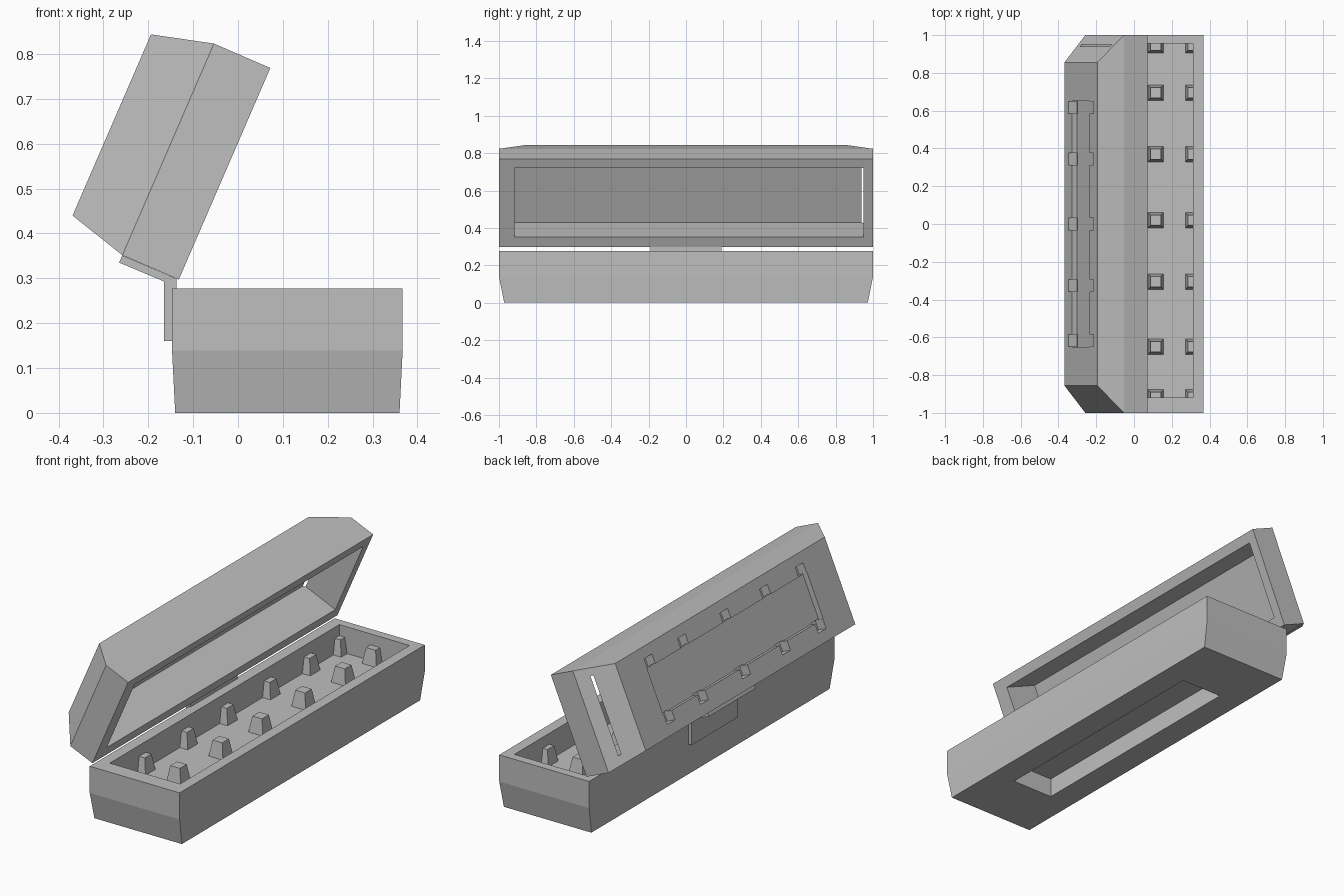
import bpy
import bmesh
import math

cube = bpy.data.objects.get("Cube")
if cube:
    bpy.data.objects.remove(cube, do_unlink=True)

grey = bpy.data.materials.new("plain_grey")
grey.use_nodes = True
grey.diffuse_color = (0.52, 0.52, 0.52, 1)
grey.node_tree.nodes["Principled BSDF"].inputs["Base Color"].default_value = (0.52, 0.52, 0.52, 1)


def make_object(name, bm):
    bmesh.ops.recalc_face_normals(bm, faces=bm.faces)
    mesh = bpy.data.meshes.new(name)
    bm.to_mesh(mesh)
    bm.free()
    mesh.materials.append(grey)
    obj = bpy.data.objects.new(name, mesh)
    bpy.context.collection.objects.link(obj)
    return obj


def add_loft(bm, levels, cx=0, cy=0):
    """Stack of rectangles (height, half x, half y) joined into a solid."""
    rings = [[bm.verts.new((cx + sx * hx, cy + sy * hy, z))
              for sx, sy in ((-1, -1), (1, -1), (1, 1), (-1, 1))]
             for z, hx, hy in levels]
    bm.faces.new(rings[0])
    bm.faces.new(rings[-1])
    for low, high in zip(rings, rings[1:]):
        for i in range(4):
            j = (i + 1) % 4
            bm.faces.new((low[i], low[j], high[j], high[i]))


def loft(name, levels, cx=0, cy=0):
    bm = bmesh.new()
    add_loft(bm, levels, cx, cy)
    return make_object(name, bm)


def cut_box(target, x0, x1, y0, y1, z0, z1):
    """Remove a box from the target."""
    hx, hy = (x1 - x0) / 2, (y1 - y0) / 2
    cutter = loft("cutter", [(z0, hx, hy), (z1, hx, hy)], (x0 + x1) / 2, (y0 + y1) / 2)
    cutter.hide_render = True
    mod = target.modifiers.new("cut", "BOOLEAN")
    mod.operation = "DIFFERENCE"
    mod.solver = "EXACT"
    mod.object = cutter
    bpy.context.view_layer.objects.active = target
    bpy.ops.object.modifier_apply(modifier=mod.name)
    bpy.data.objects.remove(cutter, do_unlink=True)


HALF, MID, TOP = 0.257, 0.139, 0.277
CENTRE = 0.11

# Lower box with a tray cavity and a slot underneath
base = loft("base_box", [(0, 0.25, 0.972), (MID, HALF, 1), (TOP, HALF, 1)], CENTRE)
cut_box(base, -0.09, 0.312, -0.918, 0.955, MID, 0.4)
cut_box(base, CENTRE - 0.118, CENTRE + 0.118, -0.65, 0.65, -0.1, 0.1)

# Tapered pegs in the tray, the outer ones half sunk in the walls
bm = bmesh.new()
for x in (-0.086, 0.115, 0.313):
    for y in (-0.918, -0.65, -0.305, 0.02, 0.37, 0.695, 0.947):
        add_loft(bm, [(MID - 0.01, 0.0425, 0.0425), (0.22, 0.0275, 0.0275)], x, y)
make_object("tray_pegs", bm)

# Lid, built lying flat with its open side down
lid = loft("lid", [(0, HALF, 1), (0.137, HALF, 1), (0.274, 0.22, 0.855)], HALF)
cut_box(lid, 0.06, 0.461, -0.917, 0.949, -0.1, 0.195)
cut_box(lid, 0.14, 0.375, -0.652, 0.652, 0.246, 0.4)
# Notches along both edges of the lid recess
for y in (-0.617, -0.325, 0, 0.345, 0.617):
    for x0, x1 in ((0.092, 0.145), (0.37, 0.424)):
        cut_box(lid, x0, x1, y - 0.032, y + 0.032, 0.226, 0.4)
# Swing the lid open
lid.location = (-0.132, 0, 0.297)
lid.rotation_euler = (0, -math.radians(66.6), 0)

# Bent hinge plate
profile = [(-0.165, 0.16), (-0.147, 0.16), (-0.147, 0.277), (-0.137, 0.277),
           (-0.137, 0.299), (-0.258, 0.351), (-0.265, 0.335), (-0.165, 0.293)]
bm = bmesh.new()
face = bm.faces.new([bm.verts.new((x, -0.19, z)) for x, z in profile])
side = bmesh.ops.extrude_face_region(bm, geom=[face])
bmesh.ops.translate(bm, vec=(0, 0.38, 0),
                    verts=[v for v in side["geom"] if isinstance(v, bmesh.types.BMVert)])
make_object("hinge_plate", bm)
